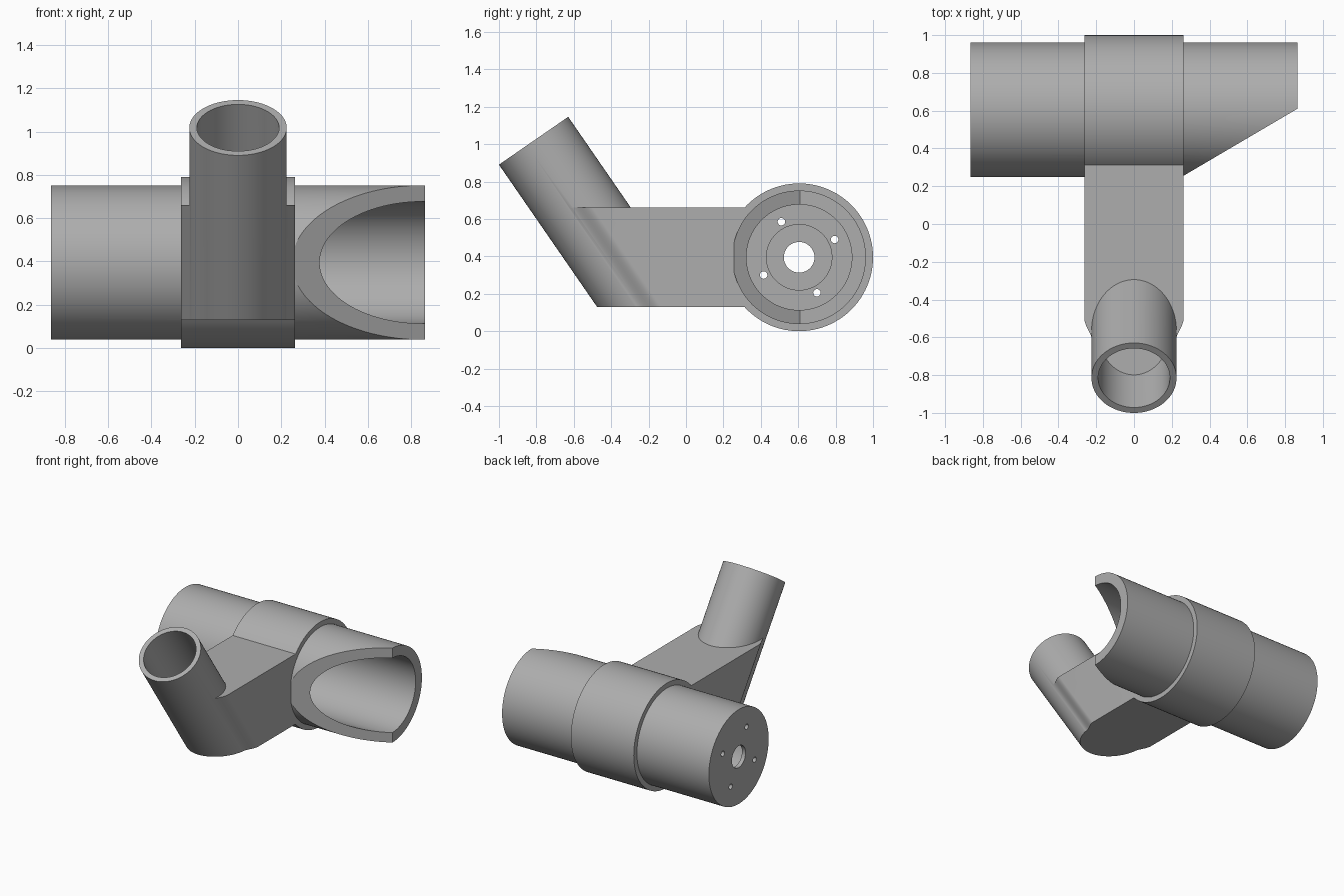
import bpy, bmesh
from math import sin, cos, pi, sqrt
from mathutils import Vector

cube = bpy.data.objects.get("Cube")
if cube:
    bpy.data.objects.remove(cube, do_unlink=True)

N = 96
AXIS_Y, AXIS_Z = 0.605, 0.395        # centre of the main tube
HALF = 0.263                         # half width of arm and collar
BASE, TOP = 0.13, 0.66               # arm heights
MOUTH = Vector((0, -0.815, 1.018))   # centre of the socket mouth
AXIS = Vector((0, -0.568, 0.823)).normalized()
ACROSS = Vector((0, AXIS.z, -AXIS.y))

grey = bpy.data.materials.new("grey_plastic")
grey.use_nodes = True
colour = (0.42, 0.42, 0.42, 1)
grey.diffuse_color = colour
grey.node_tree.nodes["Principled BSDF"].inputs["Base Color"].default_value = colour


def loft(name, rings):
    """Closed solid through a series of rings with equal point counts."""
    bm = bmesh.new()
    loops = [[bm.verts.new(p) for p in ring] for ring in rings]
    for a, b in zip(loops, loops[1:]):
        for i in range(len(a)):
            j = (i + 1) % len(a)
            bm.faces.new((a[i], a[j], b[j], b[i]))
    bm.faces.new(loops[0])
    bm.faces.new(loops[-1])
    bmesh.ops.recalc_face_normals(bm, faces=bm.faces)
    mesh = bpy.data.meshes.new(name)
    bm.to_mesh(mesh)
    bm.free()
    mesh.materials.append(grey)
    ob = bpy.data.objects.new(name, mesh)
    bpy.context.collection.objects.link(ob)
    return ob


def rod(name, x0, x1, r, y=AXIS_Y, z=AXIS_Z, n=N):
    """Cylinder along x."""
    return loft(name, [[(x, y + r * cos(2 * pi * i / n), z + r * sin(2 * pi * i / n))
                        for i in range(n)] for x in (x0, x1)])


def combine(ob, other, operation):
    """Apply a boolean and discard the second solid."""
    mod = ob.modifiers.new("join", 'BOOLEAN')
    mod.operation, mod.object, mod.solver = operation, other, 'EXACT'
    bpy.context.view_layer.update()
    graph = bpy.context.evaluated_depsgraph_get()
    mesh = bpy.data.meshes.new_from_object(ob.evaluated_get(graph))
    ob.modifiers.clear()
    ob.data = mesh
    bpy.data.objects.remove(other, do_unlink=True)


def axis_y(z):
    return MOUTH.y + (z - MOUTH.z) * AXIS.y / AXIS.z


def mouth_ring(r, lift=0):
    return [MOUTH + AXIS * lift + Vector((r * cos(t), 0, 0)) + ACROSS * r * sin(t)
            for t in (2 * pi * i / N for i in range(N))]


def level_ring(r, z):
    return [(r * cos(t), axis_y(z) + r * sin(t) / AXIS.z, z)
            for t in (2 * pi * i / N for i in range(N))]


# Main tube with its slanted opening
body = rod("tube_bracket", -0.865, 0.865, 0.357)
wedge = [(0.265, 0.257), (0.865, 0.61), (1.2, 0.807), (1.2, -0.2), (-0.51, -0.2)]
combine(body, loft("wedge_cutter", [[(x, y, z) for x, y in wedge] for z in (-0.3, 1.2)]),
        'DIFFERENCE')

# Collar around the middle
combine(body, rod("collar", -HALF, HALF, 0.395), 'UNION')

# Arm: rounded front leaning with the socket, easing out to full width
R = 0.225
start = -0.06
side = []
steps = 24
for i in range(steps + 1):
    y = start + 0.13 * i / steps
    u = i / steps
    x0 = R * sqrt(1 - (start * AXIS.z / R) ** 2)
    side.append((x0 + (HALF - x0) * u * u * (3 - 2 * u), y))
front = []
for i in range(N):
    t = pi + 2 * pi * i / N
    x, y = R * cos(t), R * sin(t) / AXIS.z
    if y < start - 0.003:
        front.append((x, y))
outline = [(-x, y) for x, y in reversed(side)] + front + side


def arm_ring(z):
    ring = [(x, y + axis_y(z), z) for x, y in outline]
    return ring + [(HALF, AXIS_Y, z), (-HALF, AXIS_Y, z)]


combine(body, loft("arm", [arm_ring(BASE), arm_ring(TOP)]), 'UNION')

# Leaning socket tube rising from the arm, hollow down to the arm top
combine(body, loft("socket", [level_ring(0.2, TOP - 0.06), level_ring(R, TOP),
                              mouth_ring(R)]), 'UNION')
combine(body, loft("socket_bore", [level_ring(0.19, TOP), mouth_ring(0.19, 0.1)]),
        'DIFFERENCE')

# Main bore, recess in its floor, shaft hole and four screw holes
combine(body, rod("main_bore", -0.8, 1.0, 0.282), 'DIFFERENCE')
combine(body, rod("recess", -0.835, -0.7, 0.175), 'DIFFERENCE')
combine(body, rod("shaft_hole", -1, -0.7, 0.082, n=48), 'DIFFERENCE')
dy, dz = 0.19, 0.095
for _ in range(4):
    combine(body, rod("screw_hole", -1, -0.7, 0.02, AXIS_Y + dy, AXIS_Z + dz, 20),
            'DIFFERENCE')
    dy, dz = -dz, dy

# Smooth curved walls, crisp edges
bpy.ops.object.select_all(action='DESELECT')
body.select_set(True)
bpy.context.view_layer.objects.active = body
bpy.ops.object.shade_smooth_by_angle(angle=0.5)
